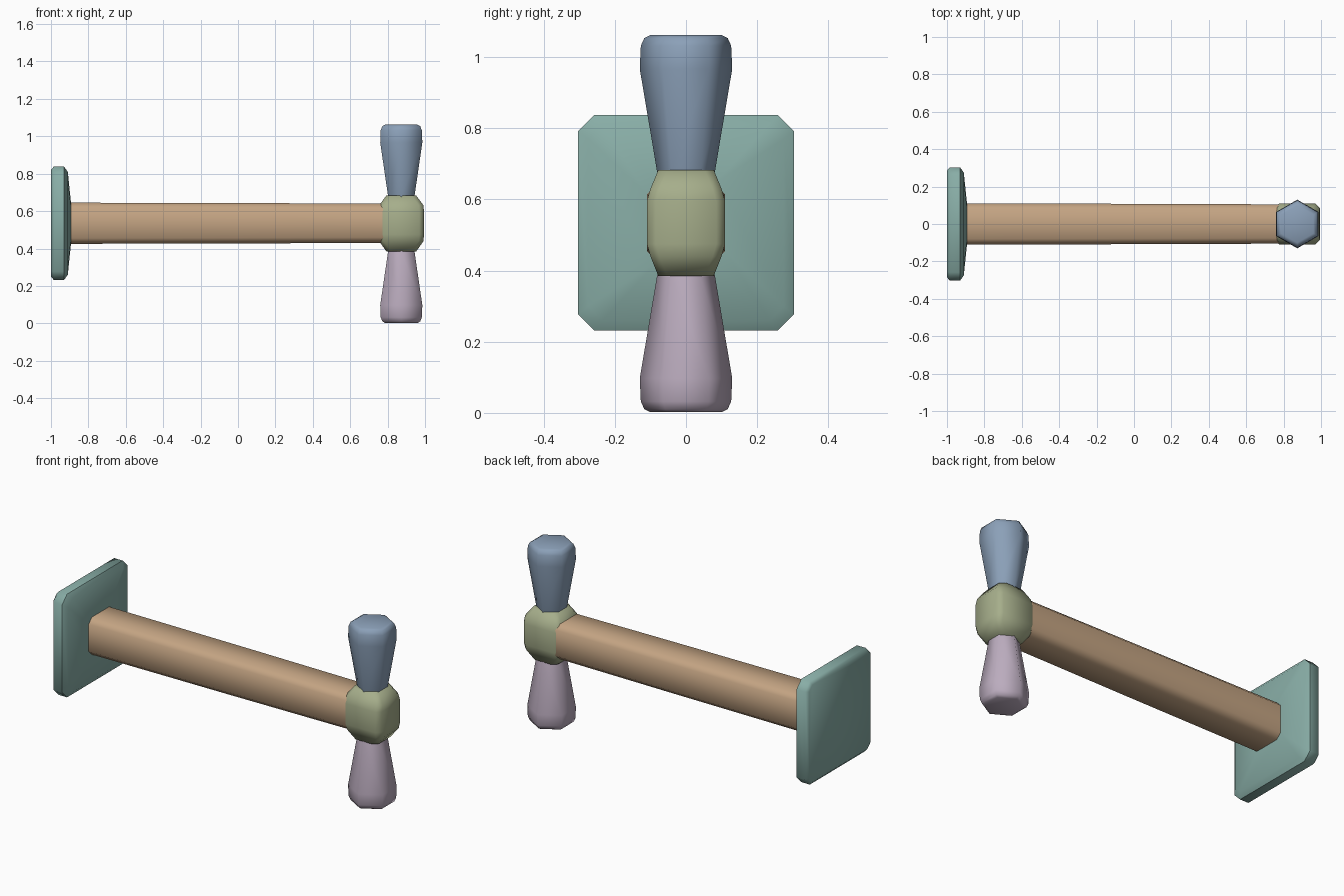
import bpy, bmesh, math
from mathutils import Vector

cube = bpy.data.objects.get("Cube")
if cube:
    bpy.data.objects.remove(cube, do_unlink=True)


def material(name, rgb):
    linear = [((c / 255 + 0.055) / 1.055) ** 2.4 for c in rgb] + [1.0]
    m = bpy.data.materials.new(name)
    m.use_nodes = True
    m.diffuse_color = linear
    m.node_tree.nodes["Principled BSDF"].inputs["Base Color"].default_value = linear
    return m


def chamfered_rect(a, b, c):
    """Eight-sided outline with half sizes a, b and corner cut c."""
    return [(a, -b + c), (a, b - c), (a - c, b), (-a + c, b),
            (-a, b - c), (-a, -b + c), (-a + c, -b), (a - c, -b)]


def hexagon(r):
    """Six-sided outline with a corner on the second axis."""
    angles = [math.radians(30 + 60 * i) for i in range(6)]
    return [(r * math.cos(t), r * math.sin(t)) for t in angles]


def loft(name, rings, place, mat, smooth_angle):
    """Skin a stack of outlines; rings are (distance, outline) pairs."""
    bm = bmesh.new()
    loops = [[bm.verts.new(Vector(place(u, v, t))) for u, v in outline]
             for t, outline in rings]
    n = len(loops[0])
    for low, high in zip(loops, loops[1:]):
        for i in range(n):
            j = (i + 1) % n
            bm.faces.new((low[i], low[j], high[j], high[i]))
    bm.faces.new(loops[0][::-1])
    bm.faces.new(loops[-1])
    bmesh.ops.recalc_face_normals(bm, faces=bm.faces)
    mesh = bpy.data.meshes.new(name)
    bm.to_mesh(mesh)
    bm.free()
    mesh.materials.append(mat)
    obj = bpy.data.objects.new(name, mesh)
    bpy.context.collection.objects.link(obj)
    bpy.ops.object.select_all(action="DESELECT")
    obj.select_set(True)
    bpy.context.view_layer.objects.active = obj
    bpy.ops.object.shade_smooth_by_angle(angle=math.radians(smooth_angle))
    return obj


teal = material("soft teal", (136, 173, 166))
tan = material("warm tan", (196, 164, 131))
green = material("olive green", (166, 174, 139))
blue = material("dusty blue", (139, 160, 184))
mauve = material("pale mauve", (187, 172, 190))

AXIS_Z = 0.535
HUB_X = 0.873


def along_x(u, v, t):
    return t, u, AXIS_Z + v


def along_z(u, v, t):
    return HUB_X + u, v, t


# Wall plate, with a shallow raised front
plate = [(-1.0, 0.285, 0.03), (-0.985, 0.303, 0.045), (-0.93, 0.303, 0.045),
         (-0.91, 0.275, 0.04), (-0.893, 0.11, 0.03)]
loft("wall_plate", [(t, chamfered_rect(h, h, c)) for t, h, c in plate],
     along_x, teal, 45)

# Long arm, slightly tapered towards the hub
arm = [(-0.91, 0.11), (0.0, 0.108), (0.78, 0.105)]
loft("arm", [(t, chamfered_rect(h, h, 0.03)) for t, h in arm],
     along_x, tan, 60)

# Faceted hub
hub = [(0.385, 0.08, 0.078, 0.025), (0.44, 0.119, 0.1, 0.025),
       (0.475, 0.121, 0.11, 0.025), (0.595, 0.121, 0.11, 0.025),
       (0.63, 0.119, 0.1, 0.025), (0.683, 0.08, 0.078, 0.025)]
loft("hub", [(t, chamfered_rect(a, b, c)) for t, a, b, c in hub],
     along_z, green, 60)

# Two flared handles, mirrored about the hub
handle = [(0.12, 0.075), (0.15, 0.082), (0.435, 0.13), (0.5, 0.127),
          (0.522, 0.117), (0.53, 0.1)]
for name, side, mat in (("upper_handle", 1, blue), ("lower_handle", -1, mauve)):
    loft(name, [(0.532 + side * d, hexagon(r)) for d, r in handle],
         along_z, mat, 65)
